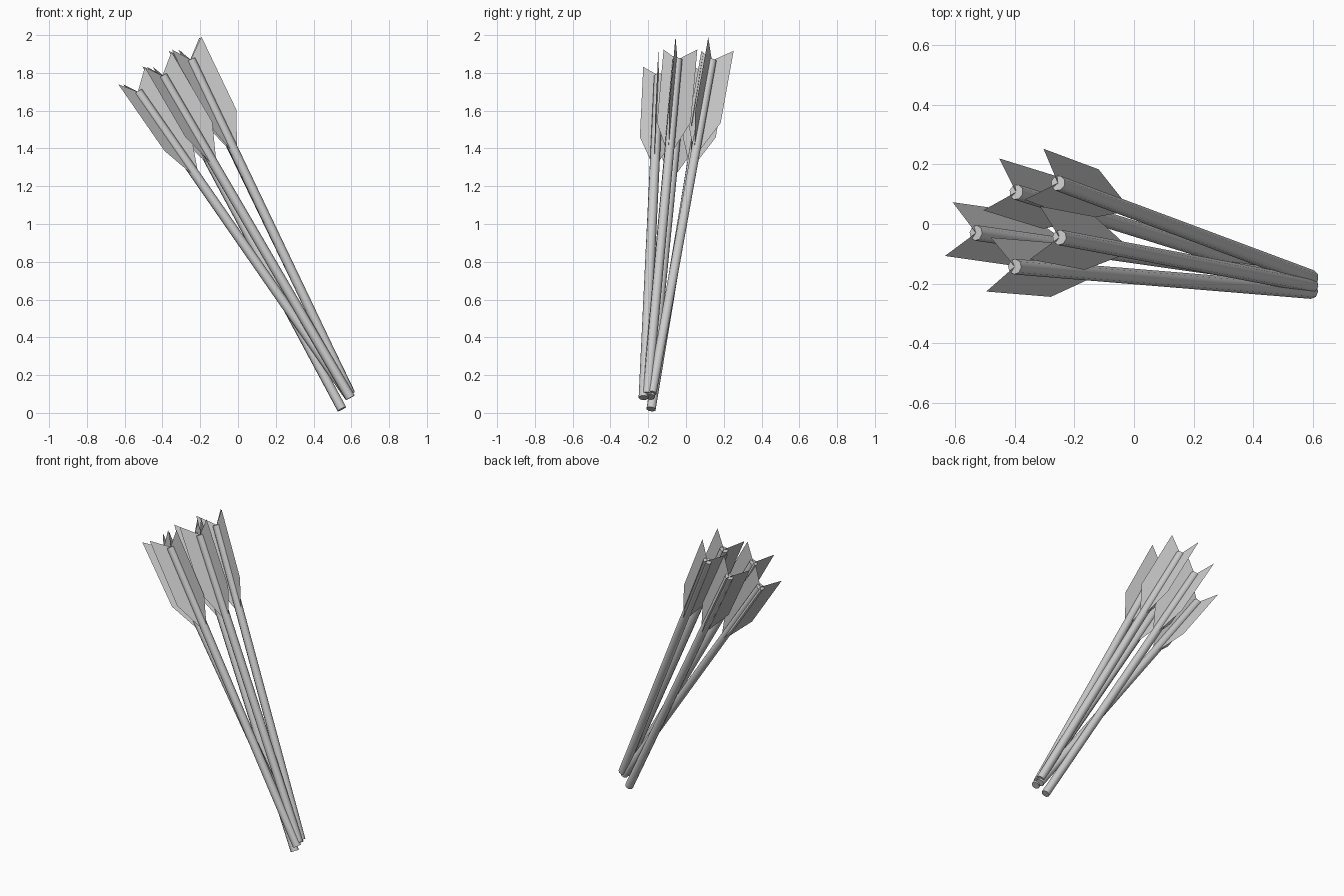
import bpy
import bmesh
from math import cos, sin, tau, radians
from mathutils import Matrix, Vector

cube = bpy.data.objects.get("Cube")
if cube:
    bpy.data.objects.remove(cube, do_unlink=True)

# One flat grey for the whole bundle
GREY = (0.6, 0.6, 0.6, 1)
grey = bpy.data.materials.new("light grey")
grey.use_nodes = True
grey.diffuse_color = GREY
grey.node_tree.nodes["Principled BSDF"].inputs["Base Color"].default_value = GREY

SHAFT_RADIUS = 0.026
SHAFT_SIDES = 8
# Vane outline: distance from the shaft axis, distance along it from the nock
VANE = [(0.0, 0.0), (0.105, 0.085), (0.105, -0.345), (0.02, -0.53), (0.0, -0.53)]


def add_object(name, bm, frame):
    mesh = bpy.data.meshes.new(name)
    bm.to_mesh(mesh)
    bm.free()
    mesh.materials.append(grey)
    obj = bpy.data.objects.new(name, mesh)
    obj.matrix_world = frame
    bpy.context.collection.objects.link(obj)
    return obj


def arrow(label, tail, nock):
    """Arrow whose local z runs along the shaft and whose local x faces upward."""
    tail, nock = Vector(tail), Vector(nock)
    length = (nock - tail).length
    axis = (nock - tail).normalized()
    up = (Vector((0, 0, 1)) - axis * axis.z).normalized()
    side = axis.cross(up)
    frame = Matrix((up, side, axis)).transposed().to_4x4()
    frame.translation = nock

    # Shaft
    bm = bmesh.new()
    bmesh.ops.create_cone(bm, cap_ends=True, segments=SHAFT_SIDES,
                          radius1=SHAFT_RADIUS, radius2=SHAFT_RADIUS, depth=length,
                          matrix=Matrix.Translation((0, 0, -length / 2)))
    for face in bm.faces:
        face.smooth = len(face.verts) == 4
    for edge in bm.edges:
        edge.smooth = edge.is_manifold and edge.calc_face_angle() < radians(60)
    add_object(label + "_shaft", bm, frame)

    # Three flat vanes around the nock end
    bm = bmesh.new()
    for i in range(3):
        turn = tau * i / 3
        bm.faces.new([bm.verts.new((r * cos(turn), r * sin(turn), z)) for r, z in VANE])
    add_object(label + "_vanes", bm, frame)


# Bundle fanning out from the tips to the fletched ends
arrow("right_arrow", (0.59, -0.19, 0.085), (-0.53, -0.03, 1.70))
arrow("front_arrow", (0.595, -0.225, 0.08), (-0.40, -0.143, 1.785))
arrow("back_arrow", (0.55, -0.185, 0.02), (-0.395, 0.107, 1.785))
arrow("back_left_arrow", (0.595, -0.18, 0.105), (-0.255, 0.137, 1.865))
arrow("left_arrow", (0.595, -0.205, 0.1), (-0.25, -0.045, 1.87))
